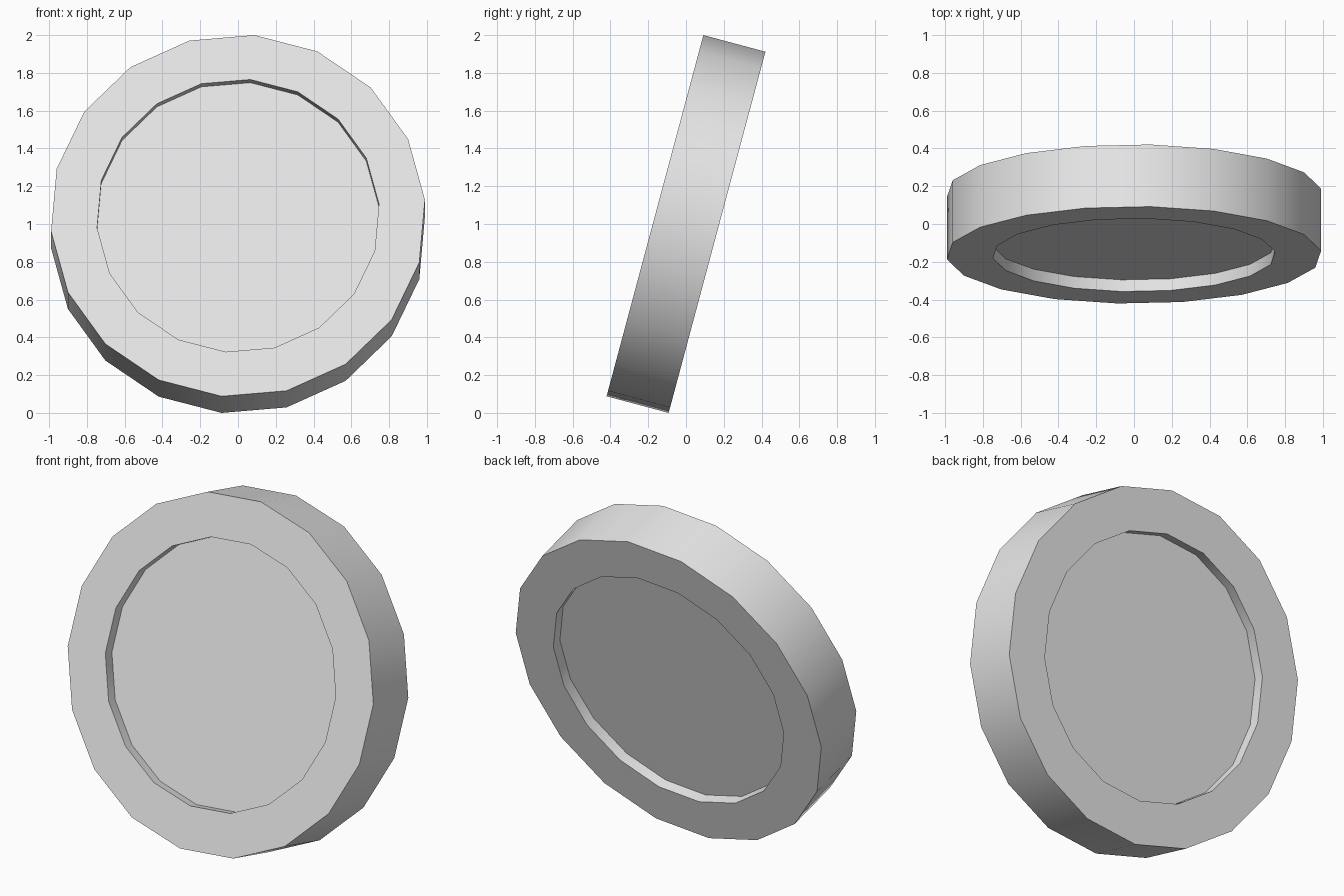
import bpy, bmesh, math
from mathutils import Matrix

if "Cube" in bpy.data.objects:
    bpy.data.objects.remove(bpy.data.objects["Cube"])

SIDES, R_OUT, R_IN = 18, 0.9935, 0.749
HALF, DEPTH = 0.17, 0.064      # half thickness, recess depth
START, TILT = math.radians(5), math.radians(-15)

bm = bmesh.new()


def ring(r, y):
    """18-sided loop in the x-z plane at depth y."""
    return [bm.verts.new((r * math.cos(START + i * math.tau / SIDES), y,
                          r * math.sin(START + i * math.tau / SIDES)))
            for i in range(SIDES)]


# Closed profile: front floor, front rim, outer wall, back rim, back floor
profile = [(R_IN, -HALF + DEPTH), (R_IN, -HALF), (R_OUT, -HALF),
           (R_OUT, HALF), (R_IN, HALF), (R_IN, HALF - DEPTH)]
rings = [ring(r, y) for r, y in profile]
for a, b in zip(rings, rings[1:]):
    for i in range(SIDES):
        j = (i + 1) % SIDES
        bm.faces.new((a[i], a[j], b[j], b[i]))
bm.faces.new(rings[0])
bm.faces.new(rings[-1])
bmesh.ops.recalc_face_normals(bm, faces=bm.faces)

# Lean the disc back and stand it on the ground
bm.transform(Matrix.Rotation(TILT, 4, 'X'))
low = min(v.co.z for v in bm.verts)
bm.transform(Matrix.Translation((0, 0, -low)))

mesh = bpy.data.meshes.new("recessed_disc")
bm.to_mesh(mesh)
bm.free()
disc = bpy.data.objects.new("recessed_disc", mesh)
bpy.context.collection.objects.link(disc)

# Single light grey colour
grey = bpy.data.materials.new("light grey")
grey.diffuse_color = (0.8, 0.8, 0.8, 1)
grey.use_nodes = True
grey.node_tree.nodes["Principled BSDF"].inputs["Base Color"].default_value = grey.diffuse_color
mesh.materials.append(grey)

# Smooth walls, sharp rims
bpy.context.view_layer.objects.active = disc
disc.select_set(True)
bpy.ops.object.shade_smooth_by_angle(angle=math.radians(30))
